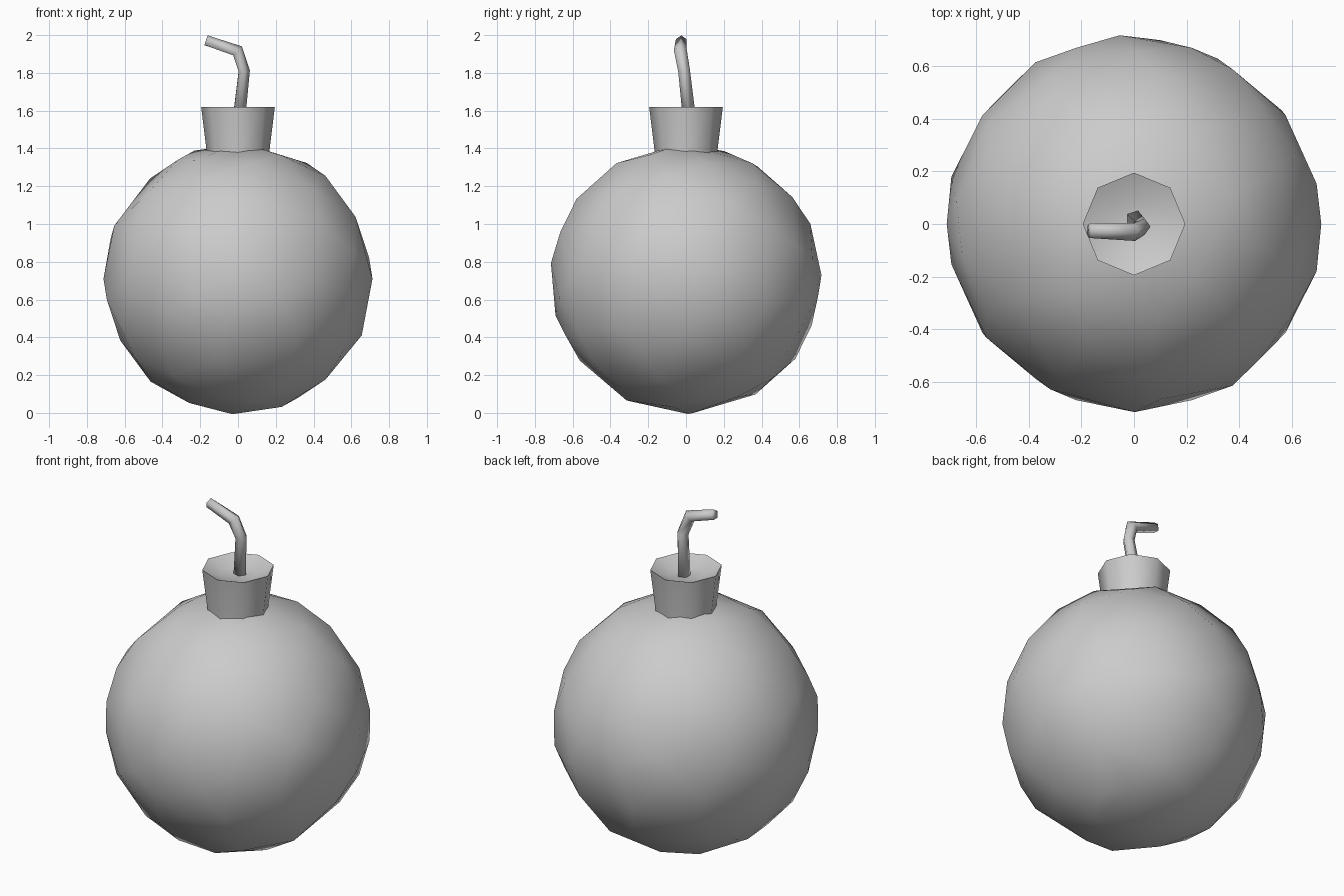
import bpy, bmesh, math
from mathutils import Matrix, Vector

cube = bpy.data.objects.get("Cube")
if cube:
    bpy.data.objects.remove(cube)

GREY = (0.6, 0.6, 0.6, 1)
mat = bpy.data.materials.new("plain grey")
mat.use_nodes = True
mat.diffuse_color = GREY
mat.node_tree.nodes["Principled BSDF"].inputs["Base Color"].default_value = GREY


def add_object(name, bm):
    """Turn a bmesh into a smooth shaded object."""
    bmesh.ops.recalc_face_normals(bm, faces=bm.faces)
    for f in bm.faces:
        f.smooth = True
    mesh = bpy.data.meshes.new(name)
    bm.to_mesh(mesh)
    bm.free()
    mesh.materials.append(mat)
    obj = bpy.data.objects.new(name, mesh)
    bpy.context.collection.objects.link(obj)
    return obj


def loft(name, rings):
    """Skin a list of closed point rings and cap both ends."""
    bm = bmesh.new()
    loops = [[bm.verts.new(p) for p in ring] for ring in rings]
    n = len(loops[0])
    for a, b in zip(loops, loops[1:]):
        for i in range(n):
            j = (i + 1) % n
            bm.faces.new((a[i], a[j], b[j], b[i]))
    bm.faces.new(loops[0][::-1])
    bm.faces.new(loops[-1])
    return add_object(name, bm)


def ring(centre, radius, sides, axis=(0, 0, 1), turn=0):
    """Regular polygon of points facing along an axis."""
    rot = Vector((0, 0, 1)).rotation_difference(Vector(axis))
    pts = []
    for i in range(sides):
        a = math.tau * i / sides + turn
        p = Vector((math.cos(a), math.sin(a), 0)) * radius
        pts.append(Vector(centre) + rot @ p)
    return pts


# Round body: coarse faceted ball, tilted so no pole shows
bm = bmesh.new()
bmesh.ops.create_icosphere(bm, subdivisions=3, radius=0.712)
bmesh.ops.rotate(bm, verts=bm.verts, matrix=Matrix.Rotation(0.15, 3, 'X'))
bmesh.ops.translate(bm, verts=bm.verts, vec=(0, 0, 0.71))
body = add_object("body", bm)
thin = body.modifiers.new("coarsen", 'DECIMATE')
thin.ratio = 0.6

# Flared eight-sided neck with a shallow dished top
profile = [(0.165, 1.3), (0.168, 1.4), (0.195, 1.62), (0.1, 1.58)]
neck = loft("neck", [ring((0, 0, z), r, 8) for r, z in profile])
neck.data.set_sharp_from_angle(angle=math.radians(75))

# Bent fuse
path = [Vector(p) for p in ((0.0, 0.02, 1.54), (0.03, -0.01, 1.81),
                            (-0.005, -0.03, 1.915), (-0.17, -0.025, 1.97))]
radii = [0.037, 0.033, 0.036, 0.03]
rings = []
for i, p in enumerate(path):
    before = (p - path[max(i - 1, 0)]).normalized()
    after = (path[min(i + 1, len(path) - 1)] - p).normalized()
    rings.append(ring(p, radii[i], 5, before + after))
loft("fuse", rings)
